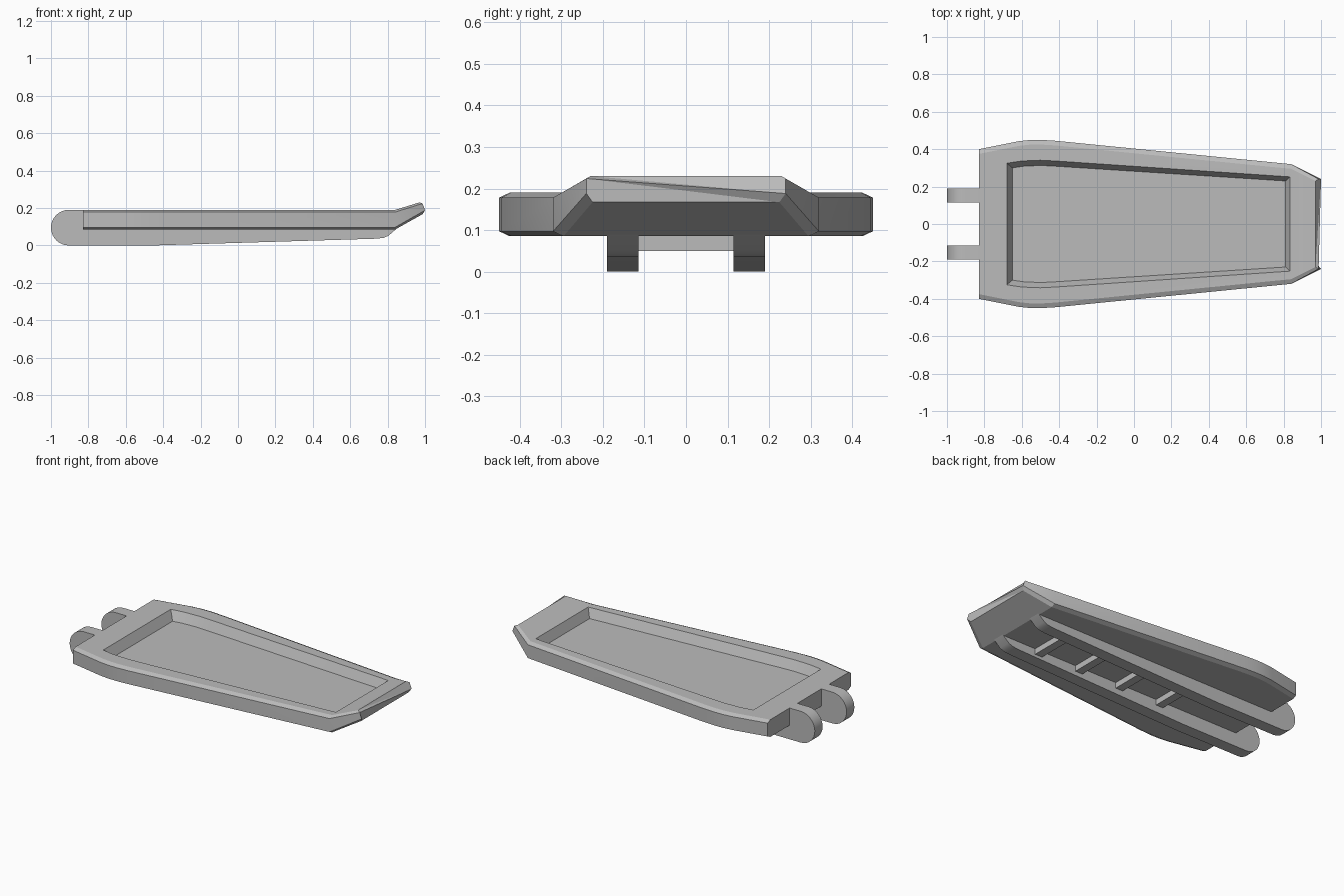
import bpy, bmesh, math

cube = bpy.data.objects.get("Cube")
if cube:
    bpy.data.objects.remove(cube)

grey = bpy.data.materials.new("plain grey")
grey.use_nodes = True
colour = (0.5, 0.5, 0.5, 1)
grey.diffuse_color = colour
grey.node_tree.nodes["Principled BSDF"].inputs["Base Color"].default_value = colour


def loft(name, rings):
    """Skin a list of closed rings and cap both ends."""
    bm = bmesh.new()
    loops = [[bm.verts.new(p) for p in ring] for ring in rings]
    n = len(loops[0])
    for a, b in zip(loops, loops[1:]):
        for i in range(n):
            j = (i + 1) % n
            bm.faces.new((a[i], a[j], b[j], b[i]))
    bm.faces.new(loops[0])
    bm.faces.new(loops[-1])
    bmesh.ops.recalc_face_normals(bm, faces=bm.faces)
    mesh = bpy.data.meshes.new(name)
    bm.to_mesh(mesh)
    bm.free()
    mesh.materials.append(grey)
    obj = bpy.data.objects.new(name, mesh)
    bpy.context.collection.objects.link(obj)
    return obj


def mirrored(half):
    """Close a half ring across the y = 0 plane."""
    return half + [(x, -y, z) for x, y, z in reversed(half)]


def smooth(obj):
    bpy.ops.object.select_all(action='DESELECT')
    obj.select_set(True)
    bpy.context.view_layer.objects.active = obj
    bpy.ops.object.shade_smooth_by_angle(angle=math.radians(25))


TOP, BOTTOM, CHAMFER, INSET = 0.19, 0.085, 0.012, 0.025

# Ramp deck: chamfered sections along x, ending in the raised lip
widths = [(-0.83, 0.4), (-0.62, 0.442), (-0.56, 0.449), (-0.5, 0.45),
          (-0.42, 0.445), (0.84, 0.32)]
sections = [mirrored([(x, w - INSET, TOP), (x, w, TOP - CHAMFER),
                      (x, w, BOTTOM + CHAMFER), (x, w - INSET, BOTTOM)])
            for x, w in widths]
sections.append(mirrored([(0.97, 0.23, 0.23), (0.987, 0.24, 0.224),
                          (1.0, 0.24, 0.188), (0.987, 0.225, 0.167)]))
deck = loft("ramp_deck", sections)

# Replace the folded lip cap with three flat strips
bm = bmesh.new()
bm.from_mesh(deck.data)
cap = max(bm.faces, key=lambda f: f.calc_center_median().x)
ring = list(cap.verts)
bm.faces.remove(cap)
for i in range(3):
    bm.faces.new((ring[i], ring[i + 1], ring[6 - i], ring[7 - i]))
bmesh.ops.recalc_face_normals(bm, faces=bm.faces)
bm.to_mesh(deck.data)
bm.free()

# Recessed tread panel with sloping walls
FLOOR = 0.135
rim = [(-0.68, 0.325), (-0.6, 0.337), (-0.5, 0.341), (-0.42, 0.337), (0.835, 0.252)]
floor = [(-0.65, 0.3), (-0.59, 0.309), (-0.5, 0.313), (-0.42, 0.309), (0.81, 0.23)]
cutter = loft("recess_cutter", [mirrored([(x, y, z) for x, y in outline])
                                for outline, z in ((floor, FLOOR), (rim, TOP), (rim, 0.3))])
cutter.hide_render = True
cut = deck.modifiers.new("recess", 'BOOLEAN')
cut.operation = 'DIFFERENCE'
cut.solver = 'EXACT'
cut.object = cutter
bpy.context.view_layer.objects.active = deck
bpy.ops.object.modifier_apply(modifier=cut.name)
bpy.data.objects.remove(cutter)
smooth(deck)

# Underside rails with rounded hinge ends
R = 0.095
hinge = [(-1 + R + R * math.cos(a), R + R * math.sin(a))
         for a in (math.radians(90 + 180 * i / 16) for i in range(17))]
rail_profile = hinge + [(-0.45, 0), (0.74, 0.036), (0.78, 0.041), (0.805, 0.052),
                        (0.86, 0.1), (-0.8, 0.1), (-0.83, TOP)]
for side, name in ((1, "left_rail"), (-1, "right_rail")):
    rail = loft(name, [[(x, side * y, z) for x, z in rail_profile] for y in (0.115, 0.19)])
    smooth(rail)

# Cross bars between the rails
for i in range(4):
    x = -0.28 + 0.29 * i
    loft(f"cross_bar_{i + 1}", [[(x - 0.025, y, 0.05), (x + 0.025, y, 0.05),
                                 (x + 0.025, y, 0.095), (x - 0.025, y, 0.095)]
                                for y in (-0.12, 0.12)])
